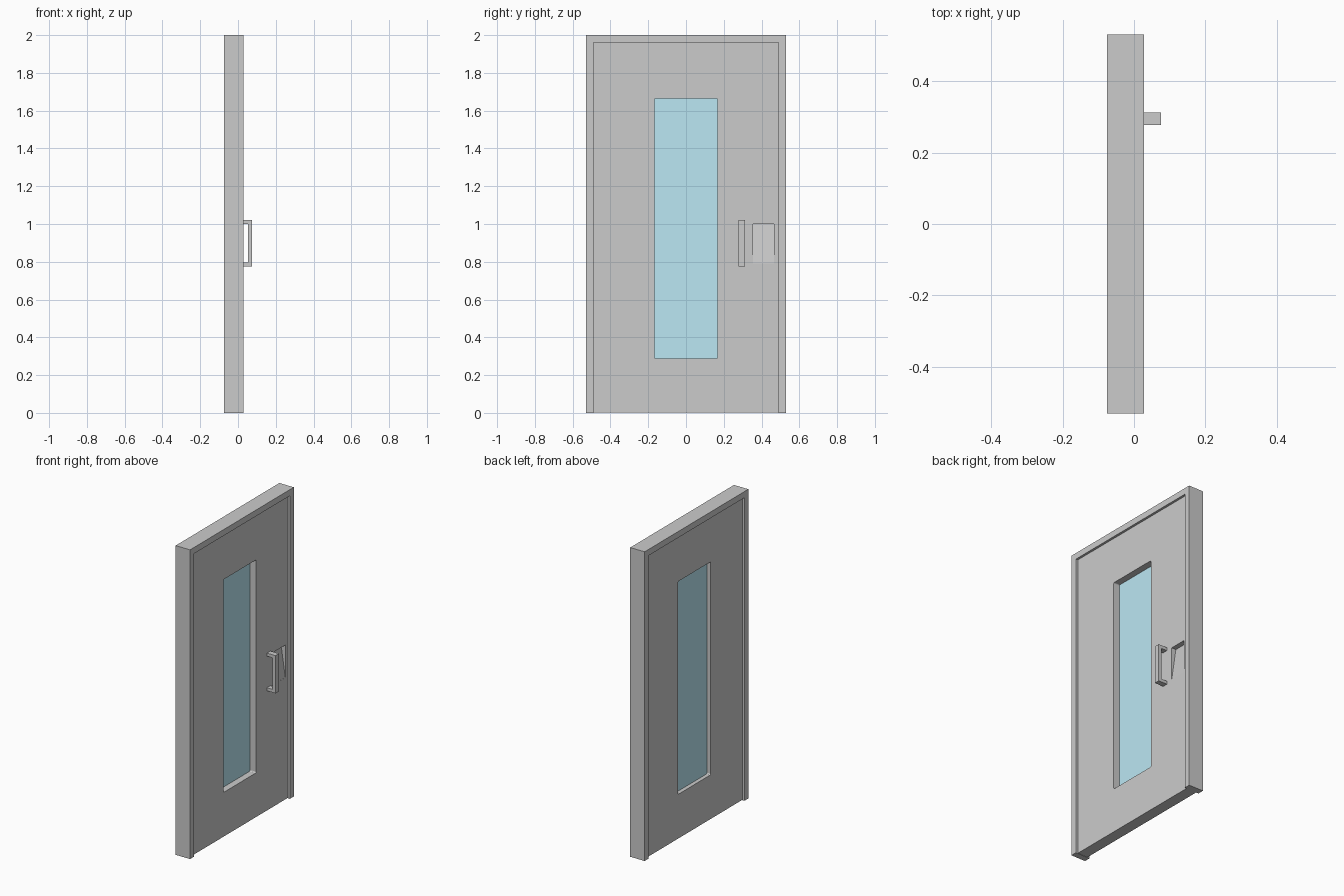
import bpy, bmesh

if "Cube" in bpy.data.objects:
    bpy.data.objects.remove(bpy.data.objects["Cube"])

FRAME_BACK, FRAME_FRONT = -0.075, 0.028
DOOR_BACK, DOOR_FRONT = -0.06, 0.013


def prism(name, profile, axis, lo, hi, corner=0.0):
    """Extrude a (y,z) profile along x, or an (x,z) profile along y."""
    place = (lambda p, d: (d, p[0], p[1])) if axis == "x" else (lambda p, d: (p[0], d, p[1]))
    bm = bmesh.new()
    face = bm.faces.new([bm.verts.new(place(p, lo)) for p in profile])
    out = bmesh.ops.extrude_face_region(bm, geom=[face])["geom"]
    move = place((0, 0), hi - lo)
    bmesh.ops.translate(bm, vec=move, verts=[g for g in out if isinstance(g, bmesh.types.BMVert)])
    if corner:
        i = 0 if axis == "x" else 1
        along = [e for e in bm.edges if abs(e.verts[0].co[i] - e.verts[1].co[i]) > 1e-5]
        bmesh.ops.bevel(bm, geom=along, offset=corner, segments=3, profile=0.5, affect="EDGES")
    bmesh.ops.recalc_face_normals(bm, faces=bm.faces[:])
    mesh = bpy.data.meshes.new(name)
    bm.to_mesh(mesh)
    bm.free()
    obj = bpy.data.objects.new(name, mesh)
    bpy.context.collection.objects.link(obj)
    return obj


def rect(a0, a1, b0, b1):
    return [(a0, b0), (a1, b0), (a1, b1), (a0, b1)]


def cut(target, cutter):
    mod = target.modifiers.new("cut", "BOOLEAN")
    mod.operation, mod.solver, mod.object = "DIFFERENCE", "EXACT", cutter
    bpy.context.view_layer.objects.active = target
    bpy.ops.object.modifier_apply(modifier=mod.name)
    bpy.data.objects.remove(cutter)


# Door frame: jambs and head in one piece
prism("door_frame",
      [(-0.53, 0), (-0.53, 2), (0.53, 2), (0.53, 0),
       (0.49, 0), (0.49, 1.96), (-0.49, 1.96), (-0.49, 0)],
      "x", FRAME_BACK, FRAME_FRONT)

# Door leaf with window opening and sloped finger recess
door = prism("door_leaf", rect(-0.49, 0.49, 0.002, 1.96), "x", DOOR_BACK, DOOR_FRONT)
cut(door, prism("window_cutter", rect(-0.167, 0.167, 0.288, 1.665), "x", -0.2, 0.2, 0.007))
cut(door, prism("recess_cutter",
                [(DOOR_FRONT - 0.032, 1.0), (DOOR_FRONT - 0.001, 0.79), (0.04, 0.79), (0.04, 1.0)],
                "y", 0.354, 0.466))

# Window pane
pane = prism("window_pane", rect(-0.167, 0.167, 0.288, 1.665), "x", -0.034, -0.030, 0.007)
glass = bpy.data.materials.new("glass")
glass.diffuse_color = (0.5, 0.8, 0.9, 1)
glass.use_nodes = True
glass.node_tree.nodes["Principled BSDF"].inputs["Base Color"].default_value = glass.diffuse_color
pane.data.materials.append(glass)

# Pull handle: C-shaped bar standing off the door
prism("pull_handle",
      [(DOOR_FRONT, 0.776), (0.075, 0.776), (0.075, 1.02), (DOOR_FRONT, 1.02),
       (DOOR_FRONT, 1.0), (0.054, 1.0), (0.054, 0.796), (DOOR_FRONT, 0.796)],
      "y", 0.277, 0.312)
